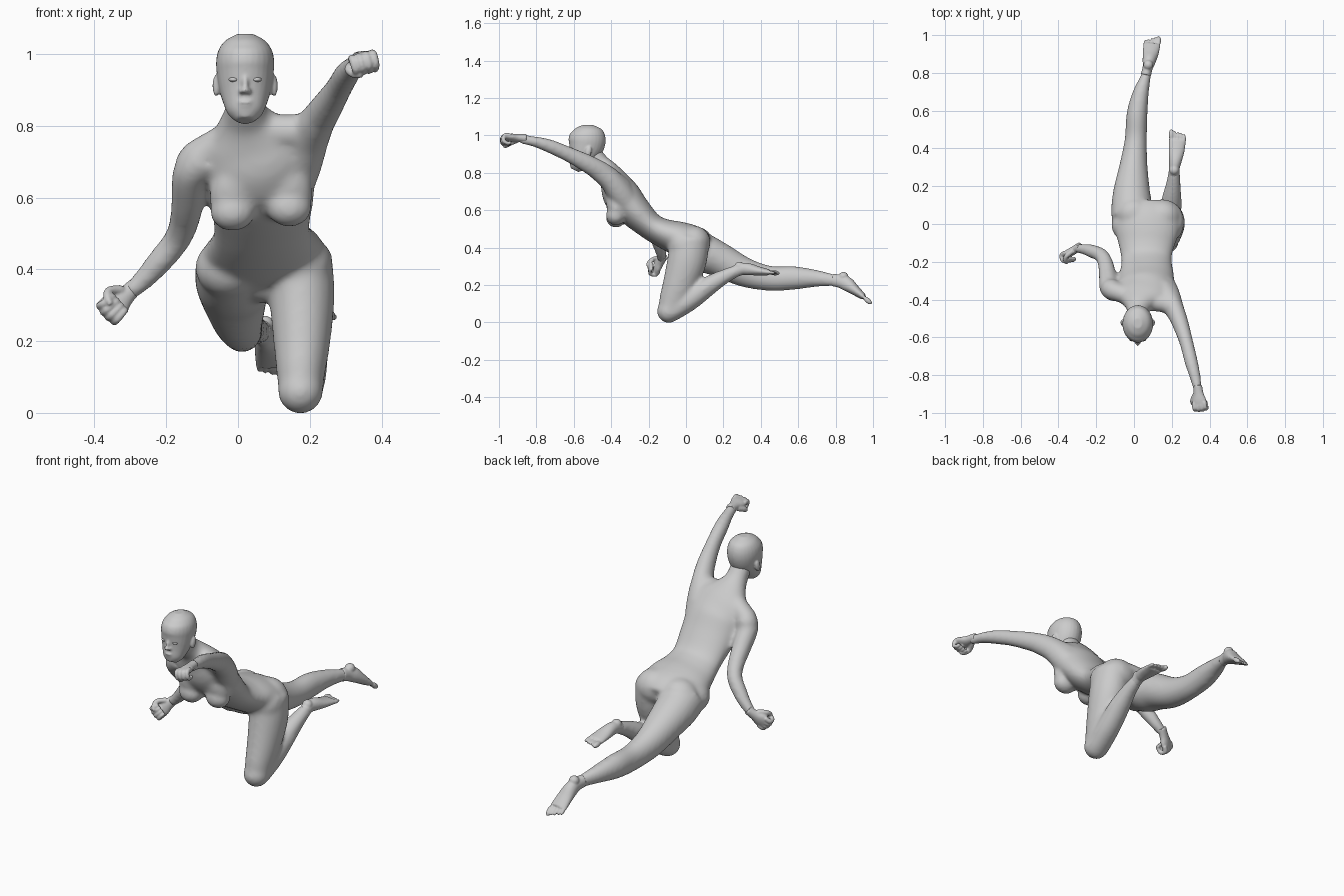
import bpy, bmesh, math
from mathutils import Vector, Matrix


def spline(rows, n=5):
    """Catmull-Rom samples through rows of numbers."""
    out = []
    for i in range(len(rows) - 1):
        p = [rows[max(i - 1, 0)], rows[i], rows[i + 1], rows[min(i + 2, len(rows) - 1)]]
        for k in range(n):
            t = k / n
            out.append([0.5 * (2 * b + (c - a) * t + (2 * a - 5 * b + 4 * c - d) * t * t
                               + (3 * b - a - 3 * c + d) * t ** 3) for a, b, c, d in zip(*p)])
    return out + [list(rows[-1])]


def loft(bm, rows, ref=(1, 0, 0), sides=20):
    """Tube of ellipses; row = x, y, z, half width, half depth, tilt."""
    rows = spline([tuple(r) + (0,) * (6 - len(r)) for r in rows])
    pts = [Vector(r[:3]) for r in rows]
    rings = []
    for i, r in enumerate(rows):
        t = (pts[min(i + 1, len(pts) - 1)] - pts[max(i - 1, 0)]).normalized()
        u = Vector(ref) + Vector((0, -0.5 * r[5], r[5]))
        u = (u - t * u.dot(t)).normalized()
        v = t.cross(u)
        rings.append([bm.verts.new(pts[i] + u * r[3] * math.cos(a) + v * r[4] * math.sin(a))
                      for a in (2 * math.pi * k / sides for k in range(sides))])
    for a, b in zip(rings, rings[1:]):
        for k in range(sides):
            j = (k + 1) % sides
            bm.faces.new((a[k], a[j], b[j], b[k]))
    bm.faces.new(rings[0][::-1])
    bm.faces.new(rings[-1])


def blob(bm, c, r, tilt=0):
    """Ellipsoid, optionally tilted about x."""
    r = (r, r, r) if isinstance(r, (int, float)) else r
    m = Matrix.Translation(c) @ Matrix.Rotation(tilt, 4, 'X') @ Matrix.Diagonal((*r, 1))
    bmesh.ops.create_uvsphere(bm, u_segments=20, v_segments=12, radius=1, matrix=m)


def finish(bm, name, voxel=0, smooth=4):
    """Fuse overlapping volumes into one skin."""
    bmesh.ops.recalc_face_normals(bm, faces=bm.faces[:])
    me = bpy.data.meshes.new(name)
    bm.to_mesh(me)
    bm.free()
    me.polygons.foreach_set("use_smooth", [True] * len(me.polygons))
    ob = bpy.data.objects.new(name, me)
    bpy.context.collection.objects.link(ob)
    if voxel:
        m = ob.modifiers.new("fuse", 'REMESH')
        m.mode = 'VOXEL'
        m.voxel_size = voxel
        m.use_smooth_shade = True
        s = ob.modifiers.new("soften", 'SMOOTH')
        s.factor = 0.5
        s.iterations = smooth
    return ob


# Body: torso and neck
bm = bmesh.new()
loft(bm, [(.07, .09, .39, .13, .08, .1), (.07, .04, .42, .17, .095, .1), (.07, -.04, .448, .17, .092, .1),
          (.067, -.12, .477, .147, .078, .1), (.066, -.19, .515, .134, .073, .12),
          (.066, -.275, .595, .146, .089, .18), (.06, -.345, .68, .155, .1, .24),
          (.04, -.385, .755, .145, .077, .28), (.026, -.42, .808, .088, .06, .2),
          (.02, -.46, .85, .056, .052), (.02, -.505, .91, .054, .05)], sides=28)
# Chest and bust: long masses running down the front
blob(bm, (.06, -.385, .66), (.125, .052, .09), .3)
for x, z in ((-.015, 0), (.143, .012)):
    blob(bm, (x, -.376, .6 + z), (.066, .045, .088), .35)
    blob(bm, (x, -.375, .56 + z), (.064, .054, .054))
# Buttocks, groin, hip and right shoulder masses
for c, r in [((.15, .042, .428), (.1, .09, .09)), ((.0, .055, .422), (.1, .09, .09)),
             ((.07, .03, .375), .07), ((-.025, -.01, .405), (.095, .085, .085)),
             ((.165, -.01, .415), (.098, .09, .09)), ((-.12, -.345, .695), .055)]:
    blob(bm, c, r)
# Shoulder slopes from the neck
loft(bm, [(.02, -.41, .785, .045, .045), (-.05, -.375, .75, .048, .048), (-.12, -.35, .705, .052, .052)], (0, 1, 0))
loft(bm, [(.04, -.415, .79, .045, .045), (.11, -.415, .785, .048, .048), (.2, -.425, .784, .051, .051)], (0, 1, 0))
# Stretched flank below the raised arm
loft(bm, [(.14, -.29, .61, .062, .06), (.165, -.35, .69, .068, .068), (.195, -.41, .765, .06, .06),
          (.23, -.49, .825, .046, .05)])
# Raised arm
loft(bm, [(.15, -.34, .71, .06, .06), (.205, -.43, .79, .052, .056), (.243, -.52, .845, .045, .05),
          (.278, -.63, .9, .037, .041), (.303, -.73, .943, .036, .037), (.324, -.81, .967, .03, .029),
          (.34, -.89, .982, .022, .025)])
# Lowered arm
loft(bm, [(-.09, -.36, .71, .055, .055), (-.13, -.34, .67, .052, .052), (-.14, -.27, .59, .047, .047),
          (-.152, -.205, .525, .041, .041), (-.175, -.165, .475, .038, .038), (-.22, -.145, .42, .036, .036),
          (-.265, -.133, .37, .029, .03), (-.308, -.13, .332, .022, .024)], (0, 1, 0))
# Kneeling leg: thigh, knee, shin
loft(bm, [(.17, .02, .45, .09, .105), (.178, .005, .33, .092, .106), (.178, -.035, .2, .08, .091),
          (.175, -.068, .11, .068, .078), (.174, -.088, .05, .06, .062)])
blob(bm, (.174, -.092, .061), (.064, .064, .064))
loft(bm, [(.176, -.075, .055, .06, .051), (.188, .02, .12, .061, .057), (.198, .12, .195, .055, .052),
          (.208, .21, .248, .04, .039), (.214, .3, .288, .027, .03)])
# Stretched leg
loft(bm, [(-.02, .02, .41, .1, .1), (-.013, .1, .37, .107, .103), (-.012, .18, .335, .097, .093),
          (-.002, .315, .268, .074, .079), (.01, .45, .236, .059, .067), (.016, .58, .238, .056, .063),
          (.035, .69, .236, .044, .047), (.062, .78, .227, .028, .034), (.074, .835, .222, .024, .03)])
finish(bm, "body", .009, 18)

# Head: skull and jaw
bm = bmesh.new()
loft(bm, [(.02, -.595, .815, .025, .023), (.02, -.584, .836, .048, .043), (.02, -.566, .868, .062, .061),
          (.02, -.548, .905, .073, .081), (.02, -.534, .945, .079, .096), (.02, -.528, .98, .081, .099),
          (.02, -.525, 1.012, .074, .09), (.02, -.525, 1.038, .055, .066), (.02, -.525, 1.056, .022, .027)],
     sides=28)
# Nose, lips, chin
blob(bm, (.02, -.63, .899), (.012, .016, .009))
blob(bm, (.02, -.624, .918), (.009, .01, .026), -.2)
blob(bm, (.02, -.616, .866), (.022, .013, .0045))
blob(bm, (.02, -.612, .856), (.02, .013, .005))
blob(bm, (.02, -.602, .832), (.022, .016, .013))
for s in (-1, 1):
    # Nostril, ear
    blob(bm, (.02 + s * .011, -.624, .896), (.007, .01, .007))
    blob(bm, (.02 + s * .081, -.522, .912), (.01, .017, .031), -.25)
finish(bm, "head", .005, 5)

# Eyes
bm = bmesh.new()
for s in (-1, 1):
    blob(bm, (.02 + s * .032, -.606, .929), (.014, .015, .007))
finish(bm, "eyes")


def fist(name, wrist, d, down, thumb):
    """Closed hand; d = pointing direction, down = palm side."""
    w, d = Vector(wrist), Vector(d).normalized()
    down = Vector(down)
    down = (down - d * down.dot(d)).normalized()
    side = d.cross(down)
    at = lambda f, s, p: w + d * f + side * s + down * p
    bm = bmesh.new()
    # Palm
    loft(bm, [(*at(-.03, 0, 0), .023, .023), (*at(.015, 0, 0), .027, .021), (*at(.05, 0, 0), .038, .02),
              (*at(.08, 0, 0), .038, .016)], side)
    # Curled fingers
    for i in range(4):
        o = (i - 1.5) * .0195
        f = .004 * (1 - abs(i - 1.5))
        loft(bm, [(*at(.06, o, -.006), .011, .011), (*at(.092 + f, o, -.002), .012, .012),
                  (*at(.096 + f, o, .026), .011, .011), (*at(.07, o * .9, .038), .01, .01),
                  (*at(.055, o * .9, .03), .009, .009)], side, 10)
    # Thumb
    loft(bm, [(*at(.015, thumb * .02, .008), .014, .014), (*at(.05, thumb * .042, .02), .013, .013),
              (*at(.075, thumb * .034, .038), .011, .011), (*at(.085, thumb * .014, .046), .008, .008)],
         d.cross(side) + d * .3, 10)
    finish(bm, name, .0045, 2)


fist("raised_hand", (.34, -.884, .986), (.1, -.99, .04), (.25, 0, -1), -1)
fist("lowered_hand", (-.304, -.13, .336), (-.6, -.36, -.58), (.2, -.9, .1), 1)


def foot(name, rows, d, big, heel):
    """Foot loft, heel and five toes; big = x side of the big toe."""
    bm = bmesh.new()
    loft(bm, rows)
    blob(bm, heel, (.026, .026, .025))
    d = Vector(d).normalized()
    ball = Vector(rows[-1][:3])
    tilt = math.atan2(d.z, d.y)
    for i in range(5):
        s = big * (.034 - .0175 * i)
        r = .014 if i == 0 else .0095
        blob(bm, ball + d * (.028 - .006 * i) + Vector((s, 0, 0)), (r, .03, r), tilt)
    finish(bm, name, .005, 4)


foot("kneeling_foot", [(.211, .26, .272, .029, .031), (.214, .3, .286, .029, .032), (.219, .335, .285, .034, .032),
                       (.225, .385, .276, .042, .025), (.23, .445, .268, .046, .016)],
     (.05, 1, -.1), -1, (.213, .285, .3))
foot("stretched_foot", [(.062, .785, .227, .028, .034), (.072, .825, .22, .027, .035), (.08, .862, .205, .035, .038),
                        (.088, .902, .174, .042, .028), (.095, .95, .136, .046, .017)],
     (.05, .72, -.62), 1, (.075, .842, .246))
